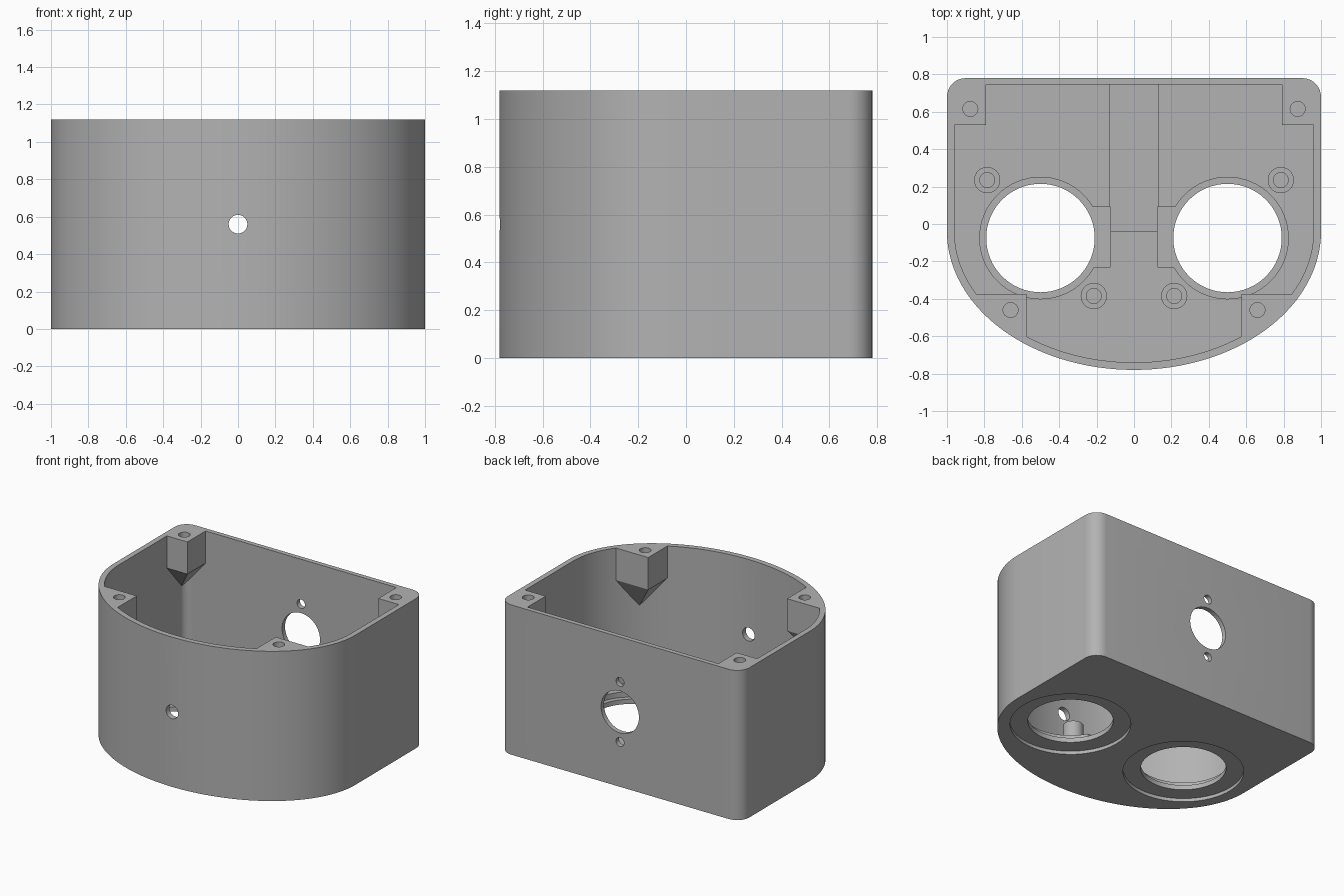
import bpy, bmesh
from math import cos, sin, pi, radians
from mathutils import Matrix, Vector

cube = bpy.data.objects.get("Cube")
if cube:
    bpy.data.objects.remove(cube, do_unlink=True)

grey = bpy.data.materials.new("plain grey")
grey.use_nodes = True
colour = (0.45, 0.45, 0.45, 1)
grey.diffuse_color = colour
grey.node_tree.nodes["Principled BSDF"].inputs["Base Color"].default_value = colour

HEIGHT, FLOOR, LIP, RECESS = 1.12, 0.10, 0.06, 0.025


def finish(name, bm):
    bmesh.ops.recalc_face_normals(bm, faces=bm.faces)
    mesh = bpy.data.meshes.new(name)
    bm.to_mesh(mesh)
    bm.free()
    mesh.materials.append(grey)
    ob = bpy.data.objects.new(name, mesh)
    bpy.context.collection.objects.link(ob)
    return ob


def prism(name, points, z0, z1):
    bm = bmesh.new()
    face = bm.faces.new([bm.verts.new((x, y, z0)) for x, y in points])
    top = bmesh.ops.extrude_face_region(bm, geom=[face])["geom"]
    verts = [v for v in top if isinstance(v, bmesh.types.BMVert)]
    bmesh.ops.translate(bm, verts=verts, vec=(0, 0, z1 - z0))
    return finish(name, bm)


def box(name, x0, x1, y0, y1, z0, z1):
    return prism(name, [(x0, y0), (x1, y0), (x1, y1), (x0, y1)], z0, z1)


def cylinder(name, radius, start, end, segments=48):
    a, b = Vector(start), Vector(end)
    turn = Vector((0, 0, 1)).rotation_difference(b - a).to_matrix().to_4x4()
    bm = bmesh.new()
    bmesh.ops.create_cone(bm, cap_ends=True, segments=segments, radius1=radius,
                          radius2=radius, depth=(b - a).length,
                          matrix=Matrix.Translation((a + b) / 2) @ turn)
    return finish(name, bm)


def post(name, x0, x1, y0, y1, tip):
    # square post tapering to a point against the wall
    bm = bmesh.new()
    for x in (x0, x1):
        for y in (y0, y1):
            for z in (0.88, 1.4):
                bm.verts.new((x, y, z))
    bm.verts.new(tip)
    bmesh.ops.convex_hull(bm, input=bm.verts)
    return finish(name, bm)


def cut(ob, cutter):
    mod = ob.modifiers.new("cut", "BOOLEAN")
    mod.operation, mod.solver, mod.object = "DIFFERENCE", "EXACT", cutter
    bpy.context.view_layer.objects.active = ob
    bpy.ops.object.modifier_apply(modifier=mod.name)
    bpy.data.objects.remove(cutter, do_unlink=True)


def outline(half_width, back, depth, radius, steps=64):
    # straight sides, half-ellipse front, rounded back corners
    pts = [(half_width * cos(pi + pi * i / steps), -0.04 + depth * sin(pi + pi * i / steps))
           for i in range(steps + 1)]
    for side, first in ((1, 0), (-1, pi / 2)):
        for i in range(9):
            a = first + pi / 2 * i / 8
            pts.append((side * (half_width - radius) + radius * cos(a),
                        back - radius + radius * sin(a)))
    return pts


# Housing with the corner posts left standing in the cavity
housing = prism("housing", outline(1, 0.78, 0.74, 0.1), 0, HEIGHT)
cavity = prism("cavity", outline(0.96, 0.745, 0.70, 0.06), FLOOR, 1.3)
for s in (-1, 1):
    cut(cavity, post("back_post", s * 0.79, s * 1.02, 0.53, 0.8, (s * 0.985, 0.73, 0.65)))
    cut(cavity, post("front_post", s * 0.575, s * 0.98, -0.375, -0.74, (s * 0.75, -0.51, 0.65)))
cut(housing, cavity)

# Cable channel in the floor
cut(housing, box("channel", -0.13, 0.13, -0.04, 0.745, 0.08, 0.3))

for s in (-1, 1):
    # Round opening: outer recess, through hole, inner pocket and tab slot
    x, y = s * 0.5, -0.075
    for radius, z0, z1 in ((0.41, -0.1, RECESS), (0.29, -0.2, 0.2), (0.325, LIP, 0.25)):
        cut(housing, cylinder("opening", radius, (x, y, z0), (x, y, z1), 64))
    cut(housing, box("tab_slot", s * 0.125, s * 0.4, -0.23, 0.09, LIP, 0.22))
    # Screw holes in the posts
    for px, py in ((0.875, 0.615), (0.66, -0.46)):
        cut(housing, cylinder("screw_hole", 0.04, (s * px, py, 0.9), (s * px, py, 1.3), 24))

# Front hole, back hole and its two screw holes
MID = HEIGHT / 2
cut(housing, cylinder("front_hole", 0.05, (0, -0.9, MID), (0, -0.6, MID), 32))
for radius, dz in ((0.157, 0), (0.033, 0.225), (0.033, -0.225)):
    cut(housing, cylinder("back_hole", radius, (0, 0.6, MID + dz), (0, 0.9, MID + dz)))

# Hollow standoffs on the floor
parts = [housing]
for s, side in ((1, "left"), (-1, "right")):
    for px, py, row in ((0.785, 0.235, "back"), (0.215, -0.385, "front")):
        x = s * px
        standoff = cylinder(f"{row}_{side}_standoff", 0.07, (x, py, FLOOR - 0.01), (x, py, 0.23), 32)
        cut(standoff, cylinder("bore", 0.04, (x, py, FLOOR + 0.005), (x, py, 0.4), 24))
        parts.append(standoff)

bpy.ops.object.select_all(action="DESELECT")
for ob in parts:
    ob.select_set(True)
bpy.context.view_layer.objects.active = housing
bpy.ops.object.shade_smooth_by_angle(angle=radians(30))
